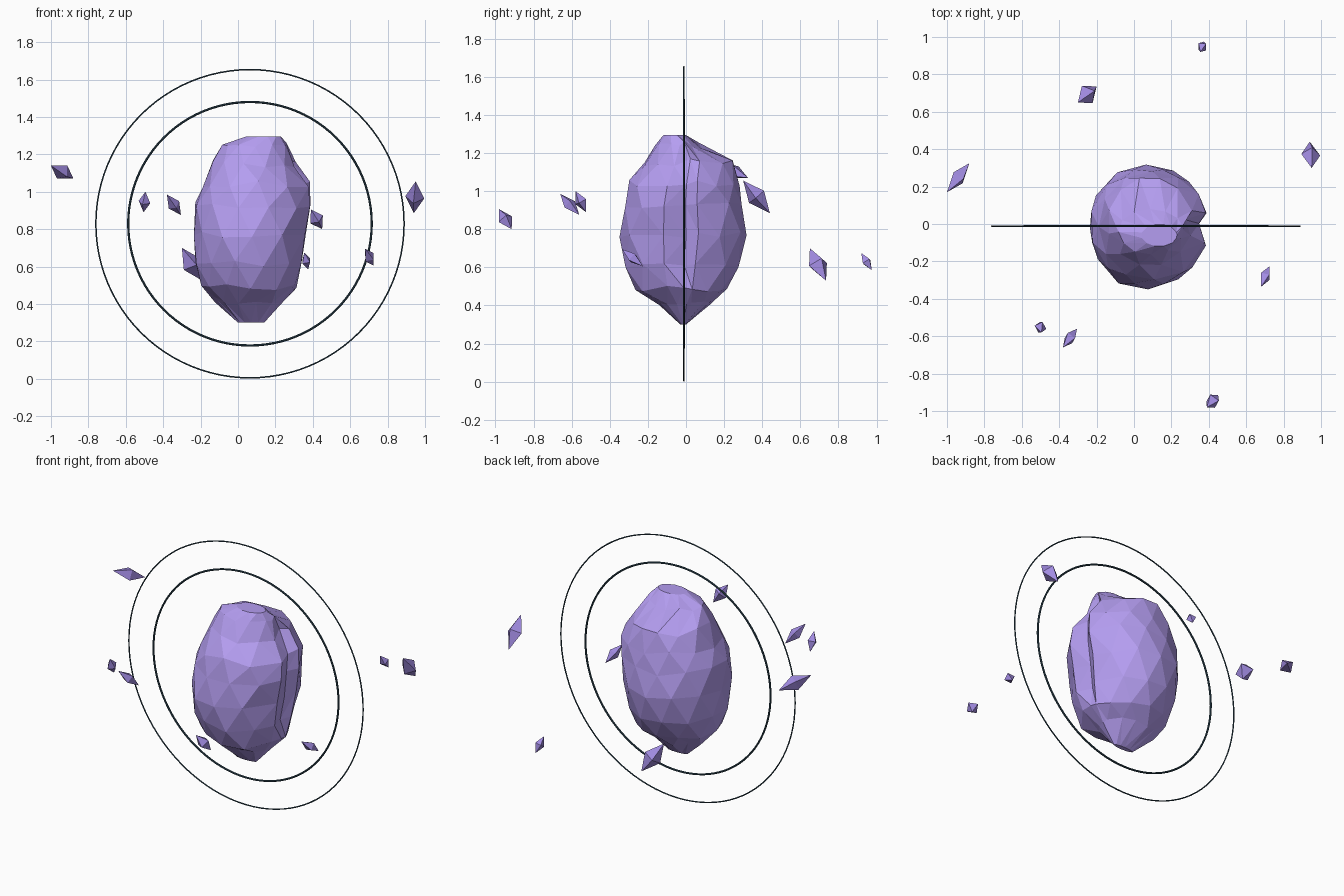
import bpy, bmesh, math, random
from mathutils import Vector

if "Cube" in bpy.data.objects:
    bpy.data.objects.remove(bpy.data.objects["Cube"])
random.seed(7)


def material(name, rgb):
    m = bpy.data.materials.new(name)
    m.diffuse_color = (*rgb, 1)
    m.use_nodes = True
    m.node_tree.nodes["Principled BSDF"].inputs["Base Color"].default_value = m.diffuse_color
    return m


ROCK = material("violet crystal", (0.46, 0.34, 0.88))
SHARD = material("violet shard", (0.36, 0.26, 0.76))
DARK = material("dark ring", (0.03, 0.07, 0.10))


def finish(name, bm, mat):
    bmesh.ops.recalc_face_normals(bm, faces=bm.faces[:])
    me = bpy.data.meshes.new(name)
    bm.to_mesh(me)
    bm.free()
    me.materials.append(mat)
    ob = bpy.data.objects.new(name, me)
    bpy.context.collection.objects.link(ob)
    return ob


# Faceted core: cross-sections (z, x min, x max, y min, y max)
sections = [
    (0.30, 0.00, 0.14, -0.03, 0.00),
    (0.42, -0.13, 0.23, -0.14, 0.13),
    (0.49, -0.19, 0.315, -0.26, 0.21),
    (0.61, -0.23, 0.35, -0.32, 0.275),
    (0.77, -0.235, 0.375, -0.35, 0.32),
    (0.93, -0.23, 0.395, -0.33, 0.295),
    (1.04, -0.19, 0.395, -0.30, 0.28),
    (1.15, -0.135, 0.31, -0.225, 0.25),
    (1.24, -0.08, 0.26, -0.16, 0.08),
    (1.295, 0.04, 0.23, -0.12, 0.00),
]
angles = [-18, 3, 14, 42, 70, 98, 128, 158, 188, 218, 248, 278, 310]
NOTCH = 1
bm = bmesh.new()
rows = []
for i, (z, x0, x1, y0, y1) in enumerate(sections):
    row = []
    end = i in (0, len(sections) - 1)
    for k, a in enumerate(angles):
        shift = 0 if k < 3 else (7 if i % 2 else -7)
        t = math.radians(a + shift)
        r = 1.0 if end else 1.015 + random.uniform(-0.025, 0.02)
        if k == NOTCH and 3 <= i <= 7:
            r = 0.84  # crease down the right side
        lift = 0 if end else random.uniform(-0.02, 0.02)
        row.append(bm.verts.new(((x0 + x1) / 2 + (x1 - x0) / 2 * r * math.cos(t),
                                 (y0 + y1) / 2 + (y1 - y0) / 2 * r * math.sin(t),
                                 z + lift)))
    rows.append(row)
n = len(angles)
for i in range(len(rows) - 1):
    a, b = rows[i], rows[i + 1]
    for k in range(n):
        j = (k + 1) % n
        if i % 2:
            bm.faces.new((a[k], a[j], b[j]))
            bm.faces.new((a[k], b[j], b[k]))
        else:
            bm.faces.new((a[k], a[j], b[k]))
            bm.faces.new((a[j], b[j], b[k]))
bm.faces.new(rows[0][::-1])
bm.faces.new(rows[-1])
finish("crystal_core", bm, ROCK)


# Floating shards: stretched octahedra between two tips
def shard(name, p, q, radius, twist=0.0):
    p, q = Vector(p), Vector(q)
    mid, axis = (p + q) / 2, (q - p).normalized()
    u = axis.cross(Vector((0, 0, 1))).normalized()
    v = axis.cross(u)
    bm = bmesh.new()
    ends = [bm.verts.new(p), bm.verts.new(q)]
    belt = []
    for k in range(4):
        t = twist + k * math.pi / 2
        belt.append(bm.verts.new(mid + radius * (math.cos(t) * u + math.sin(t) * v)))
    for tip in ends:
        for k in range(4):
            bm.faces.new((tip, belt[k], belt[(k + 1) % 4]))
    finish(name, bm, SHARD)


tips = [
    ((-1.00, 0.17, 1.14), (-0.88, 0.325, 1.07), 0.045, 0.6),
    ((0.95, 0.30, 1.055), (0.94, 0.44, 0.885), 0.051, 0.2),
    ((-0.30, 0.65, 0.70), (-0.20, 0.735, 0.53), 0.055, 0.2),
    ((0.68, -0.335, 0.695), (0.725, -0.225, 0.605), 0.032, 0.5),
    ((-0.495, -0.58, 1.00), (-0.505, -0.525, 0.89), 0.033, 0.5),
    ((-0.38, -0.66, 0.985), (-0.305, -0.56, 0.875), 0.034, 0.7),
    ((0.39, -0.98, 0.905), (0.45, -0.915, 0.80), 0.040, 0.6),
    ((0.355, 0.92, 0.675), (0.375, 0.975, 0.585), 0.029, 0.5),
]
for i, (p, q, r, t) in enumerate(tips):
    shard(f"shard_{i + 1}", p, q, r, t)

# Two thin upright rings around the core
for name, R, r in (("inner_ring", 0.651, 0.006), ("outer_ring", 0.824, 0.004)):
    bpy.ops.mesh.primitive_torus_add(major_segments=96, minor_segments=8,
                                     major_radius=R, minor_radius=r,
                                     location=(0.064, -0.011, 0.829),
                                     rotation=(math.pi / 2, 0, 0))
    ob = bpy.context.object
    ob.name = name
    ob.data.materials.append(DARK)
    bpy.ops.object.shade_smooth_by_angle()
